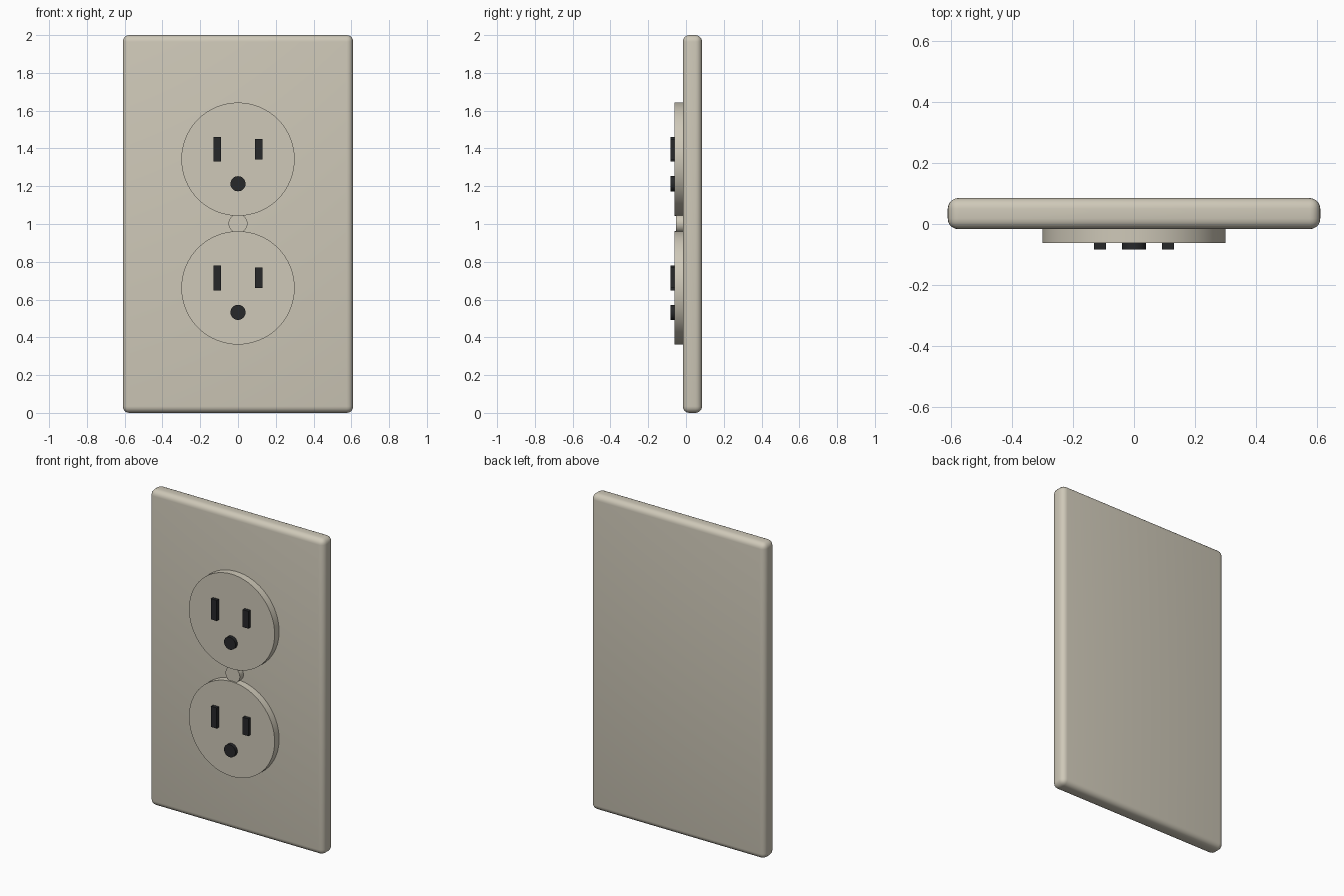
import bpy
import math

if "Cube" in bpy.data.objects:
    bpy.data.objects.remove(bpy.data.objects["Cube"])


def material(name, rgb):
    m = bpy.data.materials.new(name)
    m.diffuse_color = (*rgb, 1)
    m.use_nodes = True
    m.node_tree.nodes["Principled BSDF"].inputs["Base Color"].default_value = m.diffuse_color
    return m


IVORY = material("warm_ivory", (0.62, 0.58, 0.48))
DARK = material("dark_slot", (0.02, 0.021, 0.023))


def finish(obj, name, mat):
    obj.name = name
    obj.data.materials.append(mat)
    return obj


def box(name, x, y, z, mat):
    """Box from (min, max) pairs on each axis."""
    spans = (x, y, z)
    bpy.ops.mesh.primitive_cube_add(size=1, location=[(a + b) / 2 for a, b in spans])
    obj = bpy.context.object
    obj.scale = [b - a for a, b in spans]
    bpy.ops.object.transform_apply(location=False, rotation=False, scale=True)
    return finish(obj, name, mat)


def disc(name, x, z, radius, y0, y1, sides, mat):
    """Cylinder whose axis runs along y."""
    bpy.ops.mesh.primitive_cylinder_add(
        vertices=sides, radius=radius, depth=y1 - y0,
        location=(x, (y0 + y1) / 2, z), rotation=(math.pi / 2, 0, 0))
    obj = finish(bpy.context.object, name, mat)
    bpy.ops.object.shade_smooth_by_angle(angle=math.radians(30))
    return obj


# wall plate with rounded edges
plate = box("wall_plate", (-0.61, 0.61), (-0.017, 0.085), (0, 2), IVORY)
bevel = plate.modifiers.new("rounded_edges", 'BEVEL')
bevel.width = 0.035
bevel.segments = 5
bpy.ops.object.shade_smooth()

# two identical sockets, each with two blade slots and a ground hole
for label, zc in (("upper", 1.343), ("lower", 0.662)):
    disc(label + "_socket_face", 0, zc, 0.3, -0.062, -0.005, 64, IVORY)
    box(label + "_long_slot", (-0.131, -0.091), (-0.083, -0.05),
        (zc - 0.013, zc + 0.118), DARK)
    box(label + "_short_slot", (0.091, 0.131), (-0.083, -0.05),
        (zc - 0.002, zc + 0.108), DARK)
    disc(label + "_ground_hole", 0, zc - 0.13, 0.04, -0.083, -0.05, 32, DARK)

# centre screw between the sockets
disc("centre_screw", 0, 1.003, 0.05, -0.053, -0.005, 32, IVORY)
